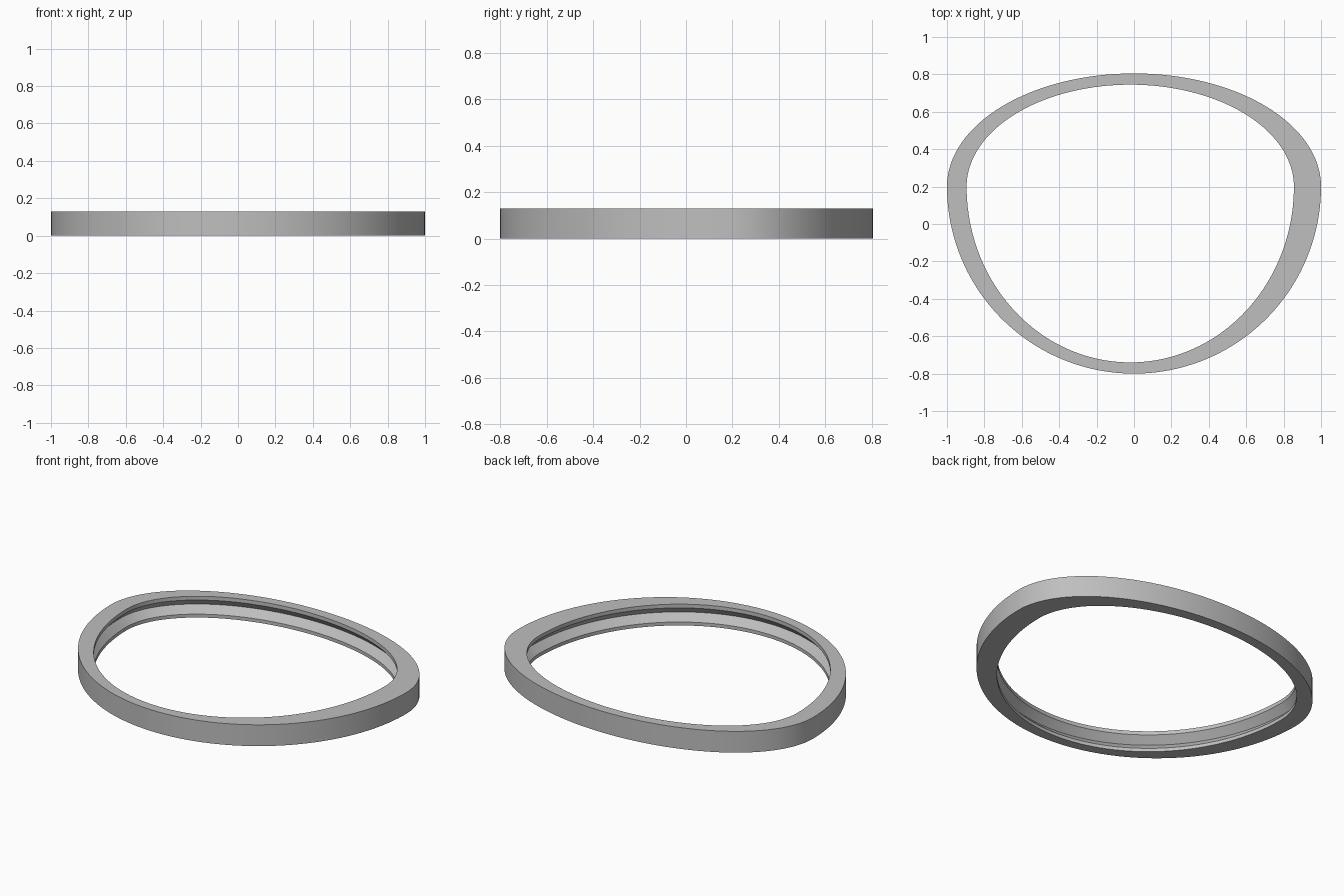
import bpy, bmesh
from math import cos, sin, pi, radians
from mathutils import Vector

cube = bpy.data.objects.get("Cube")
if cube:
    bpy.data.objects.remove(cube)

SEGMENTS = 160
HEIGHT = 0.13
WIDEST_Y = 0.2      # line where the shallow back meets the deep front


def egg_point(angle, cx, half_width, back, front, offset=0.0):
    """Point on an egg outline made of two half ellipses, pushed outward by offset."""
    depth = back if sin(angle) >= 0 else front
    normal = Vector((cos(angle) / half_width, sin(angle) / depth)).normalized()
    point = Vector((cx + half_width * cos(angle), WIDEST_Y + depth * sin(angle)))
    return point + normal * offset


OUTER = (0.0, 1.0, 0.605, 1.0)
INNER = (-0.02, 0.875, 0.545, 0.94)

# Cross-section: outline, outward offset, height; the inside has a V groove
SECTION = [
    (OUTER, 0.0, 0.0),
    (OUTER, 0.0, HEIGHT),
    (INNER, 0.0, HEIGHT),
    (INNER, 0.0, 0.107),
    (INNER, 0.04, 0.064),
    (INNER, 0.0, 0.021),
    (INNER, 0.0, 0.0),
]

# Sweep the section around the rim
bm = bmesh.new()
loops = []
for i in range(SEGMENTS):
    angle = 2 * pi * i / SEGMENTS
    loops.append([bm.verts.new((*egg_point(angle, *outline, offset), z))
                  for outline, offset, z in SECTION])
for i, loop in enumerate(loops):
    after = loops[(i + 1) % SEGMENTS]
    for j in range(len(SECTION)):
        k = (j + 1) % len(SECTION)
        bm.faces.new((loop[j], after[j], after[k], loop[k]))
bmesh.ops.recalc_face_normals(bm, faces=bm.faces)

mesh = bpy.data.meshes.new("grooved_rim")
bm.to_mesh(mesh)
bm.free()
rim = bpy.data.objects.new("grooved_rim", mesh)
bpy.context.collection.objects.link(rim)

# Plain grey material
grey = bpy.data.materials.new("light_grey")
grey.use_nodes = True
colour = (0.52, 0.52, 0.52, 1.0)
grey.diffuse_color = colour
grey.node_tree.nodes["Principled BSDF"].inputs["Base Color"].default_value = colour
mesh.materials.append(grey)

# Smooth walls with crisp edges
bpy.ops.object.select_all(action="DESELECT")
rim.select_set(True)
bpy.context.view_layer.objects.active = rim
bpy.ops.object.shade_smooth_by_angle(angle=radians(30))
